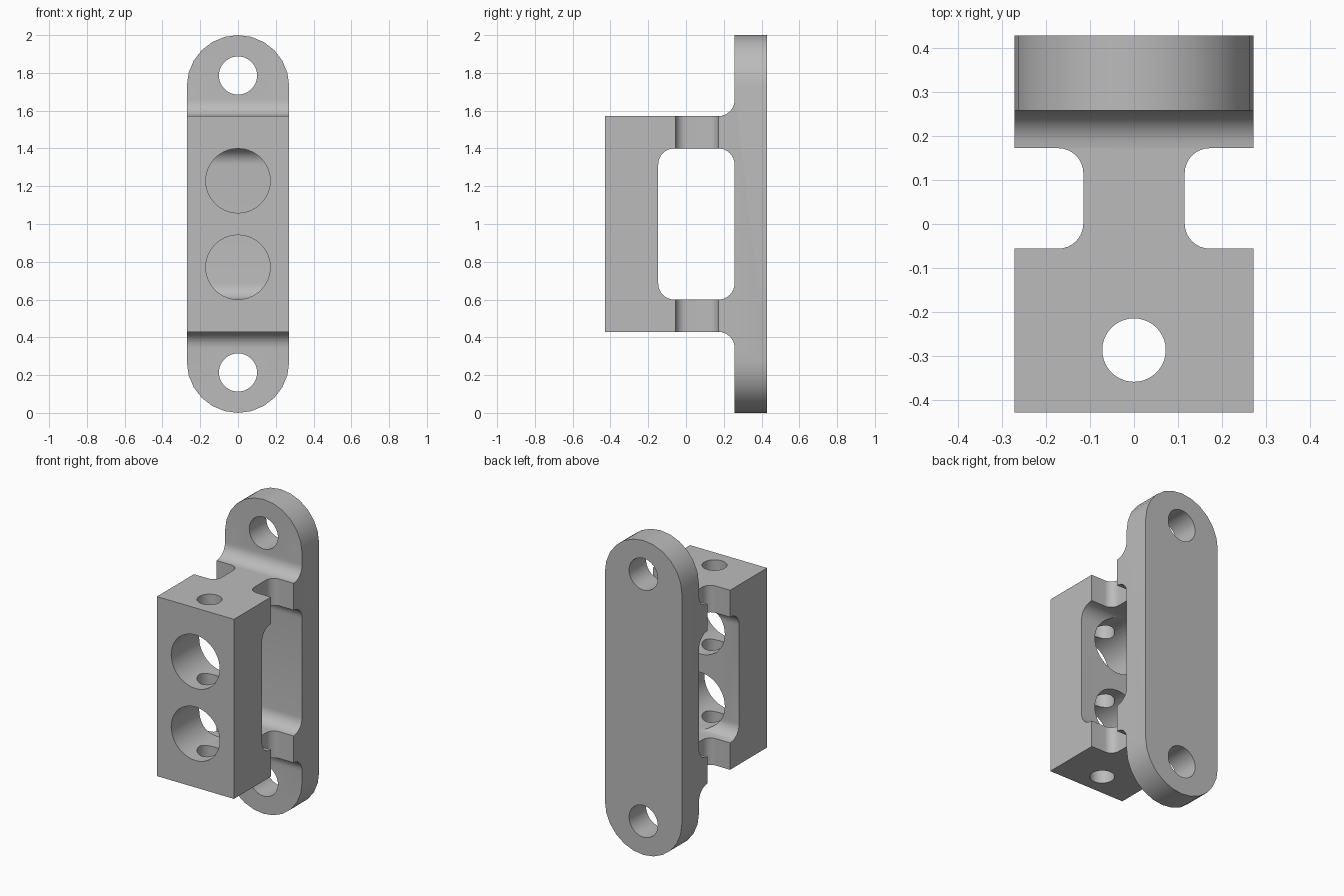
import bpy, bmesh
from math import cos, sin, pi, radians
from mathutils import Vector

cube = bpy.data.objects.get("Cube")
if cube:
    bpy.data.objects.remove(cube, do_unlink=True)

grey = bpy.data.materials.new("satin grey")
grey.use_nodes = True
grey.diffuse_color = (0.5, 0.5, 0.5, 1)
grey.node_tree.nodes["Principled BSDF"].inputs["Base Color"].default_value = (0.5, 0.5, 0.5, 1)

HALF_W, DEPTH, TOP, MID = 0.271, 0.428, 2.0, 1.0
PLATE_Y, FILLET = 0.257, 0.085
ARM_OUT, ARM_IN = 0.571, 0.4     # arm faces, measured from mid height


def arc(cx, cy, r, start, end, steps):
    angles = [radians(start + (end - start) * i / steps) for i in range(steps + 1)]
    return [(cx + r * cos(a), cy + r * sin(a)) for a in angles]


def rounded_rect(x0, x1, y0, y1, r):
    corners = [(x1 - r, y1 - r), (x0 + r, y1 - r), (x0 + r, y0 + r), (x1 - r, y0 + r)]
    return [p for i, (cx, cy) in enumerate(corners)
            for p in arc(cx, cy, r, 90 * i, 90 * i + 90, 8)]


def prism(name, outline, axis, lo, hi):
    """Extrude a closed 2D outline along one axis."""
    place = {"X": lambda a, b: (lo, a, b),
             "Y": lambda a, b: (a, lo, b),
             "Z": lambda a, b: (a, b, lo)}[axis]
    bm = bmesh.new()
    face = bm.faces.new([bm.verts.new(place(*p)) for p in outline])
    ext = bmesh.ops.extrude_face_region(bm, geom=[face])
    verts = [v for v in ext["geom"] if isinstance(v, bmesh.types.BMVert)]
    move = Vector([hi - lo if axis == k else 0 for k in "XYZ"])
    bmesh.ops.translate(bm, vec=move, verts=verts)
    bmesh.ops.recalc_face_normals(bm, faces=bm.faces)
    mesh = bpy.data.meshes.new(name)
    bm.to_mesh(mesh)
    bm.free()
    mesh.materials.append(grey)
    obj = bpy.data.objects.new(name, mesh)
    bpy.context.collection.objects.link(obj)
    return obj


def combine(target, tool, operation="DIFFERENCE"):
    tool.hide_render = True
    bpy.context.view_layer.objects.active = target
    mod = target.modifiers.new(tool.name, "BOOLEAN")
    mod.operation, mod.object, mod.solver = operation, tool, "EXACT"
    bpy.ops.object.modifier_apply(modifier=mod.name)
    bpy.data.objects.remove(tool, do_unlink=True)


def circle(cx, cy, r):
    return arc(cx, cy, r, 0, 360, 40)[:-1]


# Side profile: back plate, filleted arms and front block
fy = PLATE_Y - FILLET
upper = [(DEPTH, TOP), (PLATE_Y, TOP)]
upper += arc(fy, MID + ARM_OUT + FILLET, FILLET, 0, -90, 8)
upper += [(-DEPTH, MID + ARM_OUT)]
lower = [(y, TOP - z) for y, z in reversed(upper)]
bracket = prism("mounting_bracket", upper + lower, "X", -0.4, 0.4)

# Rounded plate ends, seen from the front
ends = arc(0, TOP - HALF_W, HALF_W, 0, 180, 12) + arc(0, HALF_W, HALF_W, 180, 360, 12)
combine(bracket, prism("end_rounding", ends, "Y", -1, 1), "INTERSECT")

# Window between block and plate
window = rounded_rect(-0.147, PLATE_Y, MID - ARM_IN, MID + ARM_IN, FILLET)
combine(bracket, prism("side_window", window, "X", -1, 1))

# Side notches that narrow the arms
for side in (-1, 1):
    x0, x1 = sorted((side * 0.115, side * 0.5))
    notch = rounded_rect(x0, x1, -0.056, fy, 0.057)
    combine(bracket, prism("arm_notch", notch, "Z", 0.2, 1.8))

# Large front bores and plate screw holes
for side in (-1, 1):
    bore = circle(0, MID + side * 0.229, 0.1705)
    combine(bracket, prism("front_bore", bore, "Y", -1, 0.05))
    hole = circle(0, MID + side * 0.786, 0.101)
    combine(bracket, prism("screw_hole", hole, "Y", 0.1, 1))

# Vertical pin hole through the block
combine(bracket, prism("pin_hole", circle(0, -0.286, 0.072), "Z", -1, 3))

bpy.ops.object.select_all(action="DESELECT")
bracket.select_set(True)
bpy.context.view_layer.objects.active = bracket
bpy.ops.object.shade_smooth_by_angle(angle=radians(30))
